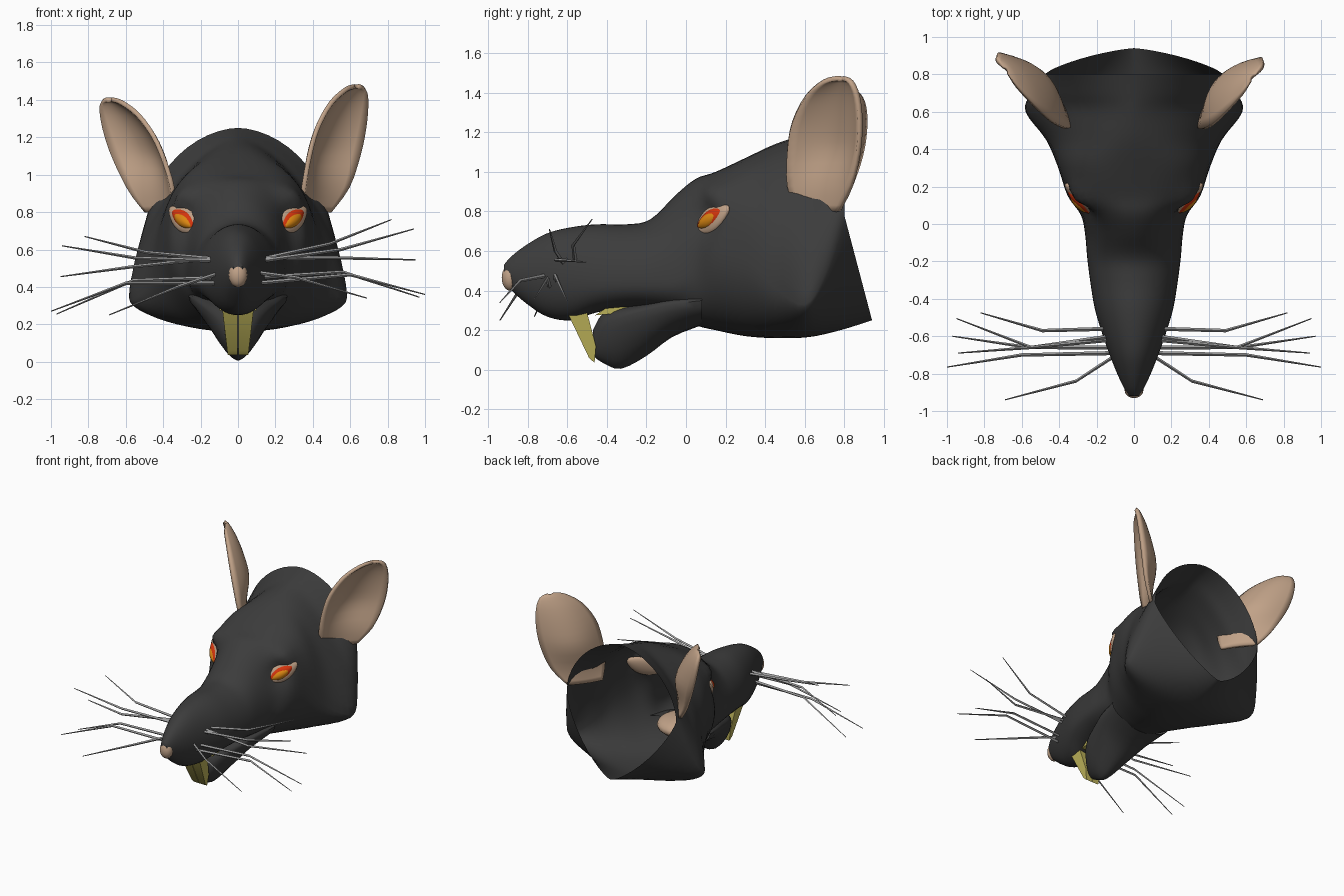
import bpy, bmesh, math
from mathutils import Vector, Matrix
from mathutils.bvhtree import BVHTree

if "Cube" in bpy.data.objects:
    bpy.data.objects.remove(bpy.data.objects["Cube"])


def mat(name, r, g, b):
    m = bpy.data.materials.new(name)
    m.diffuse_color = (r, g, b, 1)
    m.use_nodes = True
    m.node_tree.nodes["Principled BSDF"].inputs["Base Color"].default_value = m.diffuse_color
    return m


FUR = mat("dark_fur", .045, .045, .045)
SKIN = mat("tan_skin", .53, .36, .245)
RED = mat("eye_red", .66, .035, .004)
AMBER = mat("eye_amber", .70, .24, .006)
IVORY = mat("yellow_tooth", .50, .44, .10)
GREY = mat("whisker_grey", .33, .33, .33)


def finish(name, bm, material, angle=50):
    bmesh.ops.recalc_face_normals(bm, faces=bm.faces[:])
    me = bpy.data.meshes.new(name)
    bm.to_mesh(me)
    bm.free()
    ob = bpy.data.objects.new(name, me)
    bpy.context.collection.objects.link(ob)
    me.materials.append(material)
    bpy.ops.object.select_all(action='DESELECT')
    ob.select_set(True)
    bpy.context.view_layer.objects.active = ob
    bpy.ops.object.shade_smooth_by_angle(angle=math.radians(angle))
    return ob


def smooth_rows(rows, steps):
    """Catmull-Rom interpolation of parameter rows."""
    out = []
    for i in range(len(rows) - 1):
        p0, p1 = rows[max(i - 1, 0)], rows[i]
        p2, p3 = rows[i + 1], rows[min(i + 2, len(rows) - 1)]
        for s in range(steps):
            t = s / steps
            out.append([.5 * (2 * b + (c - a) * t + (2 * a - 5 * b + 4 * c - d) * t * t
                              + (3 * b - a - 3 * c + d) * t ** 3)
                        for a, b, c, d in zip(p0, p1, p2, p3)])
    return out + [list(rows[-1])]


def loft(rings, closed=True, cap_start=False, cap_end=False):
    bm = bmesh.new()
    vs = [[bm.verts.new(p) for p in r] for r in rings]
    n = len(rings[0])
    for a, b in zip(vs, vs[1:]):
        for j in range(n if closed else n - 1):
            k = (j + 1) % n
            bm.faces.new((a[j], a[k], b[k], b[j]))
    if cap_start:
        bm.faces.new(vs[0])
    if cap_end:
        bm.faces.new(vs[-1])
    return bm


def section(y, zt, zb, w, zw, pt, pb, dy, n=48):
    """Egg-shaped ring: top, bottom, half width, height of widest point, roundness."""
    pts = []
    for i in range(n):
        a = 2 * math.pi * i / n
        c, s = math.cos(a), math.sin(a)
        p = pt if c >= 0 else pb
        x = w * math.copysign(abs(s) ** (2 / p), s)
        k = abs(c) ** (2 / p)
        z = zw + (zt - zw) * k if c >= 0 else zw - (zw - zb) * k
        pts.append((x, y + (dy * k if c < 0 else 0), z))
    return pts


def push(bm, centre, move, radius):
    """Soft mirrored bump or dent."""
    for side in (1, -1):
        c, m = Vector(centre), Vector(move)
        c.x *= side
        m.x *= side
        for v in bm.verts:
            d = (v.co - c).length / radius
            v.co += m * math.exp(-d * d)


# Head shell, open at the back with a pointed lower rim
head_rows = [
    (-.92, .53, .455, .025, .49, 2, 2, 0),
    (-.88, .575, .40, .052, .49, 2, 2, 0),
    (-.80, .635, .33, .09, .48, 2, 2, 0),
    (-.70, .69, .268, .13, .47, 2, 2, 0),
    (-.58, .72, .25, .172, .46, 2, 2.1, 0),
    (-.45, .735, .29, .21, .45, 2, 2.3, 0),
    (-.30, .735, .31, .235, .45, 2, 2.4, 0),
    (-.18, .76, .305, .25, .45, 2, 2.4, 0),
    (-.05, .885, .28, .262, .45, 2, 2.2, 0),
    (.05, .965, .225, .285, .52, 2.2, 2.2, 0),
    (.15, 1.0, .20, .355, .60, 2.6, 2.1, 0),
    (.30, 1.07, .17, .405, .56, 2.6, 2.2, 0),
    (.45, 1.14, .16, .47, .41, 2, 2.2, 0),
    (.60, 1.19, .165, .58, .33, 1.6, 1.7, .02),
    (.70, 1.22, .20, .55, .48, 1.7, 1.5, .08),
    (.80, 1.25, .25, .475, .78, 1.8, 1.35, .14)]
bm = loft([section(*r) for r in smooth_rows(head_rows, 4)], cap_start=True)
push(bm, (.31, .08, .77), (-.02, .045, 0), .09)     # eye sockets
push(bm, (.33, .11, .90), (.04, -.035, .01), .09)  # brows
tree = BVHTree.FromBMesh(bm)
finish("head", bm, FUR)

# Lower jaw, running into the throat
jaw_rows = [
    (-.47, .20, .07, .035, .13, 2, 2, 0),
    (-.42, .285, .035, .10, .21, 2, 1.7, 0),
    (-.33, .315, .005, .155, .26, 2.5, 1.5, 0),
    (-.20, .34, .07, .20, .30, 2.5, 1.6, 0),
    (-.07, .37, .165, .24, .33, 2.5, 1.8, 0),
    (.08, .38, .225, .265, .35, 2, 2, 0)]
finish("lower_jaw", loft([section(*r, n=24) for r in smooth_rows(jaw_rows, 3)],
                         cap_start=True), FUR)


def ellipsoid(name, loc, axes, radii, material, almond=0):
    """Ball stretched along three given axes, optionally pinched at its ends."""
    bm = bmesh.new()
    bmesh.ops.create_uvsphere(bm, u_segments=24, v_segments=12, radius=1)
    m = Matrix(axes).transposed()
    for v in bm.verts:
        v.co.y *= 1 - almond * v.co.x ** 2
        v.co = Vector(loc) + m @ Vector(a * b for a, b in zip(v.co, radii))
    return finish(name, bm, material)


XYZ = ((1, 0, 0), (0, 1, 0), (0, 0, 1))
# Nose pad, and the mouth pocket seen from inside the shell
ellipsoid("nose", (0, -.888, .465), XYZ, (.05, .043, .066), SKIN)
ellipsoid("mouth_pocket", (0, .03, .34), XYZ, (.19, .19, .075), SKIN)


def prism(name, side, profile, x0, x1, taper, material):
    """Side profile given width in x, narrowing towards the bottom."""
    rings = [[(side * x0, y, z) for y, z in profile],
             [(side * (x1 - taper * max(0, .27 - z)), y, z) for y, z in profile]]
    finish(name, loft(rings, cap_start=True, cap_end=True), material, 30)


# Ear rows: middle x, y, z, half width, cup depth
ear_rows = [
    (.41, .67, .80, .13, .01), (.455, .685, .93, .20, .05), (.485, .715, 1.10, .225, .10),
    (.525, .73, 1.25, .215, .09), (.575, .75, 1.38, .165, .06), (.62, .77, 1.455, .09, .03),
    (.635, .78, 1.472, .02, .01)]

# Whiskers: root, bend, tip
whiskers = [
    ((.13, -.56, .55), (.49, -.57, .63), (.82, -.475, .76)),
    ((.13, -.62, .54), (.55, -.66, .60), (.94, -.69, .71)),
    ((.12, -.60, .555), (.55, -.66, .555), (.95, -.505, .545)),
    ((.10, -.66, .45), (.56, -.66, .48), (.97, -.60, .345)),
    ((.10, -.69, .42), (.60, -.70, .465), (1.0, -.765, .36)),
    ((.08, -.69, .48), (.31, -.84, .45), (.69, -.94, .34))]

for side, tag in ((1, "right"), (-1, "left")):
    # Eye: lid, ball and iris laid in the socket
    aim = Vector((side * .62, -.75, .22)).normalized()
    hit, _, _, _ = tree.ray_cast(Vector((side * .295, .115, .765)) + aim * .5, -aim)
    a = Vector((side * .17, .15, .12))
    a = (a - aim * a.dot(aim)).normalized()
    b = aim.cross(a) * side
    axes = (a, b, aim)
    hit += aim * .004
    ellipsoid("eyelid_" + tag, hit, axes, (.135, .07, .03), SKIN, .35)
    ellipsoid("eyeball_" + tag, hit + aim * .007, axes, (.10, .047, .034), RED, .35)
    ellipsoid("iris_" + tag, hit + aim * .013 - a * .008 - b * .006, axes,
              (.078, .036, .034), AMBER, .25)

    # Ear: cupped leaf, the left one leaning further out
    w, out = Vector((side * .6, .8, 0)), Vector((side * .8, -.6, 0))
    rings = []
    for x, y, z, h, cup in smooth_rows(ear_rows, 3):
        lean = 0 if side > 0 else max(0, (z - .95) / .52)
        mid = Vector((side * (x + .05 * lean), y + .04 * lean, z - .07 * lean))
        rings.append([mid + w * h * u + out * cup * (u * u - .6)
                      for u in [i / 6 - 1 for i in range(13)]])
    ear = finish("ear_" + tag, loft(rings, closed=False), SKIN)
    mod = ear.modifiers.new("thickness", 'SOLIDIFY')
    mod.thickness, mod.offset = .025, 0

    # Teeth
    prism("upper_tooth_" + tag, side, [(-.60, .29), (-.50, .29), (-.455, .12),
                                       (-.462, .035), (-.49, .06)], .002, .085, .13, IVORY)
    prism("lower_tooth_" + tag, side, [(-.46, .275), (-.40, .315), (-.27, .327),
                                       (-.29, .29)], .04, .10, 0, IVORY)

    # Whisker tubes
    for i, pts in enumerate(whiskers):
        rings = []
        for j, (x, y, z) in enumerate(pts):
            r = (.011, .009, .003)[j]
            drop = 0 if side > 0 else -.045 * j
            rings.append([(side * x, y + r * math.cos(k * math.pi / 2),
                           z + drop + r * math.sin(k * math.pi / 2)) for k in range(4)])
        finish(f"whisker_{tag}_{i + 1}", loft(rings, cap_start=True, cap_end=True), GREY, 30)
